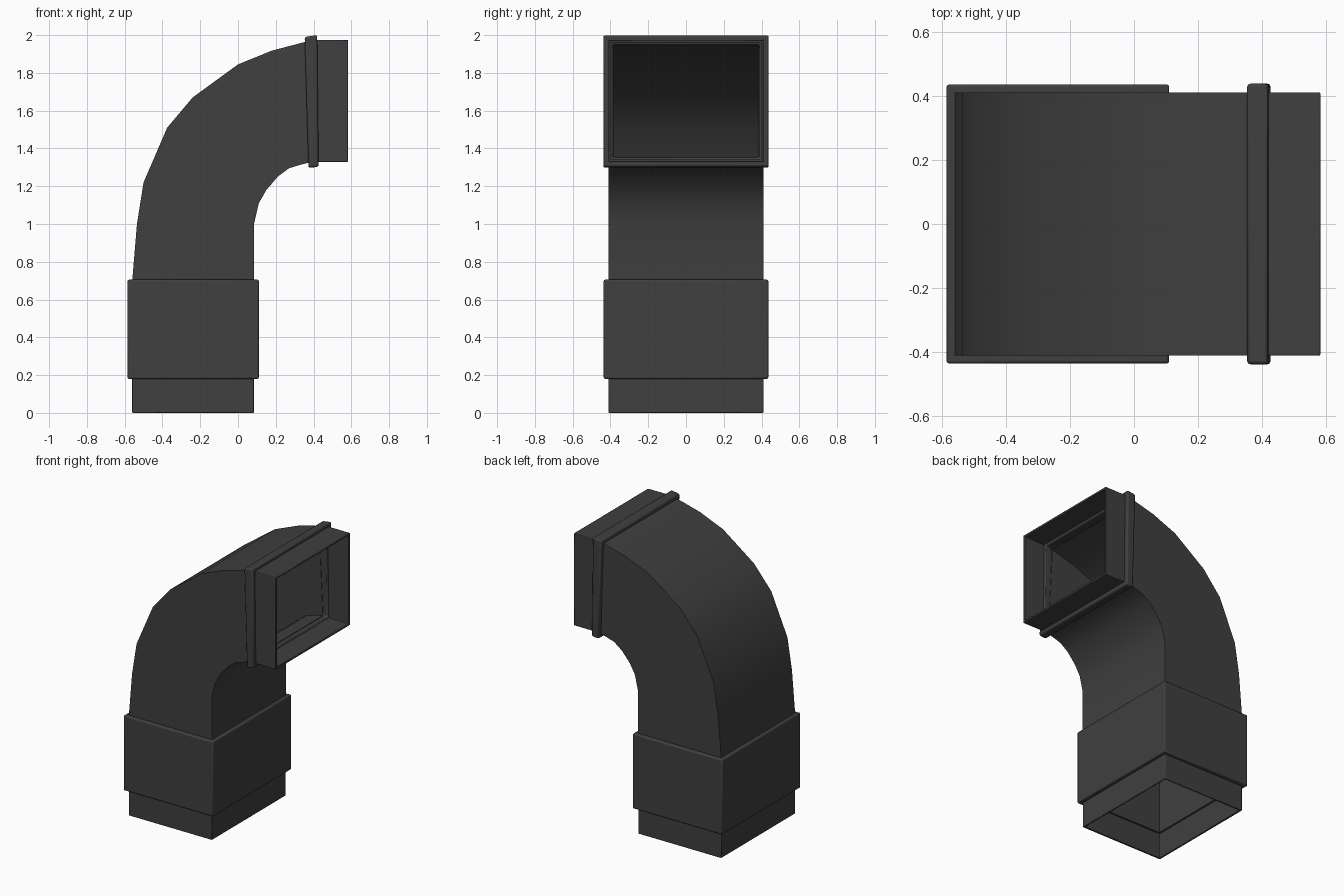
import bpy, bmesh, math
from mathutils import Vector

if "Cube" in bpy.data.objects:
    bpy.data.objects.remove(bpy.data.objects["Cube"])

mat = bpy.data.materials.new("charcoal plastic")
mat.diffuse_color = (0.05, 0.05, 0.05, 1)
mat.use_nodes = True
mat.node_tree.nodes["Principled BSDF"].inputs["Base Color"].default_value = mat.diffuse_color


def tube(name, stations, half_w, wall, bevel=0.0):
    """Rectangular hollow tube; each station is (outer x, z, inner x, z) in the XZ plane."""
    bm = bmesh.new()

    def ring(st, inset):
        a, b = Vector((st[0], 0, st[1])), Vector((st[2], 0, st[3]))
        d = (b - a).normalized() * inset
        a, b, w = a + d, b - d, Vector((0, half_w - inset, 0))
        return [bm.verts.new(p) for p in (a - w, a + w, b + w, b - w)]

    # out along the outside, back along the inside, closed loop
    rings = [ring(s, 0) for s in stations] + [ring(s, wall) for s in reversed(stations)]
    for i, r in enumerate(rings):
        n = rings[(i + 1) % len(rings)]
        for k in range(4):
            m = (k + 1) % 4
            bm.faces.new((r[k], r[m], n[m], n[k]))
    bmesh.ops.recalc_face_normals(bm, faces=bm.faces)
    me = bpy.data.meshes.new(name)
    bm.to_mesh(me)
    bm.free()
    me.materials.append(mat)
    ob = bpy.data.objects.new(name, me)
    bpy.context.collection.objects.link(ob)
    if bevel:
        mod = ob.modifiers.new("rounded edges", 'BEVEL')
        mod.width, mod.segments = bevel, 2
        mod.limit_method, mod.angle_limit = 'ANGLE', math.radians(50)
    bpy.context.view_layer.objects.active = ob
    ob.select_set(True)
    bpy.ops.object.shade_smooth_by_angle(angle=math.radians(35))
    ob.select_set(False)
    return ob


# lower plug that fits into the next duct
tube("lower_spigot", [(-.56, 0, .085, 0), (-.56, .2, .085, .2)], .41, .012, .004)

# wide socket sleeve
tube("socket_sleeve", [(-.585, .18, .11, .18), (-.585, .705, .11, .705)], .436, .04, .008)

# curved elbow
tube("elbow_bend", [
    (-.56, .18, .085, .18), (-.56, .70, .085, .70), (-.535, 1.0, .085, 1.0),
    (-.50, 1.22, .11, 1.11), (-.375, 1.51, .15, 1.18), (-.24, 1.67, .21, 1.25),
    (0, 1.845, .27, 1.295), (.18, 1.918, .335, 1.315), (.36, 1.965, .39, 1.328)], .41, .025)

# slightly tilted collar
tube("collar_ring", [(.353, 1.99, .373, 1.297), (.419, 2.0, .427, 1.303)], .438, .05, .01)

# outlet plug
tube("outlet_spigot", [(.38, 1.975, .38, 1.328), (.582, 1.975, .582, 1.328)], .411, .014, .004)
